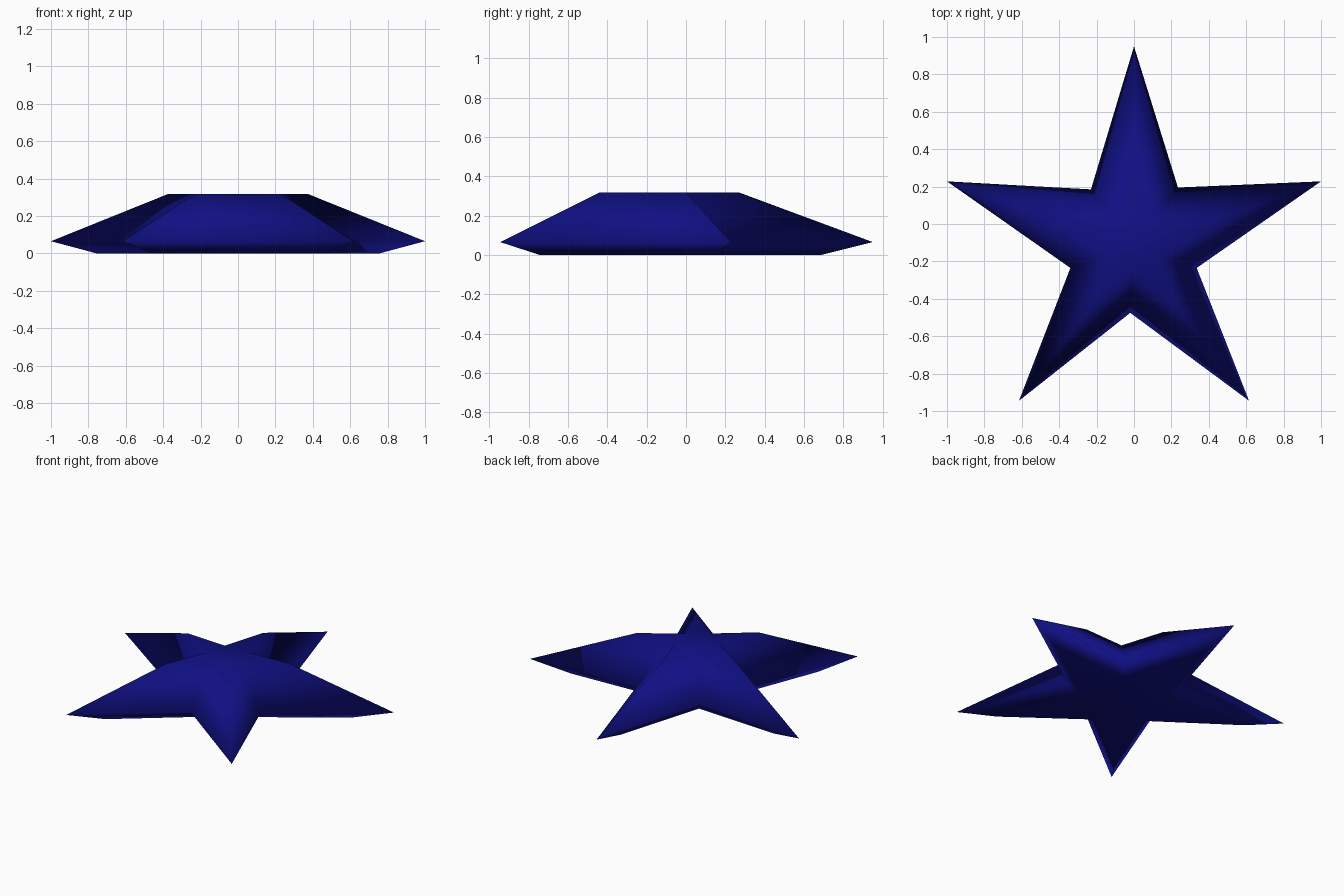
import bpy, bmesh

if "Cube" in bpy.data.objects:
    bpy.data.objects.remove(bpy.data.objects["Cube"])

# Star outline at its widest level, tips and notches alternating, clockwise from the back tip
OUTLINE = [(0, 0.95), (0.235, 0.195), (1, 0.228), (0.335, -0.235), (0.615, -0.945),
           (-0.02, -0.475), (-0.615, -0.945), (-0.34, -0.235), (-1, 0.228), (-0.23, 0.185)]
# Levels: height, scale of outline, shift in y
LEVELS = [(0.0, 0.757, -0.029), (0.065, 1.0, 0.0), (0.317, 0.375, -0.086)]

navy = bpy.data.materials.new("navy blue")
navy.diffuse_color = (0.005, 0.005, 0.23, 1)
navy.use_nodes = True
navy.node_tree.nodes["Principled BSDF"].inputs["Base Color"].default_value = navy.diffuse_color

# Star body: three star rings bridged with quads and closed by caps
bm = bmesh.new()
rings = [[bm.verts.new((x * s, y * s + dy, z)) for x, y in OUTLINE] for z, s, dy in LEVELS]
n = len(OUTLINE)
for low, high in zip(rings, rings[1:]):
    for i in range(n):
        j = (i + 1) % n
        bm.faces.new((low[i], low[j], high[j], high[i]))
for ring in (rings[0], rings[-1]):
    # One triangle per tip plus a pentagon in the middle
    for i in range(0, n, 2):
        bm.faces.new((ring[i - 1], ring[i], ring[i + 1]))
    bm.faces.new(ring[1::2])
bmesh.ops.recalc_face_normals(bm, faces=bm.faces)
for f in bm.faces:
    f.smooth = True

mesh = bpy.data.meshes.new("star")
bm.to_mesh(mesh)
bm.free()
mesh.materials.append(navy)
star = bpy.data.objects.new("star", mesh)
bpy.context.collection.objects.link(star)
